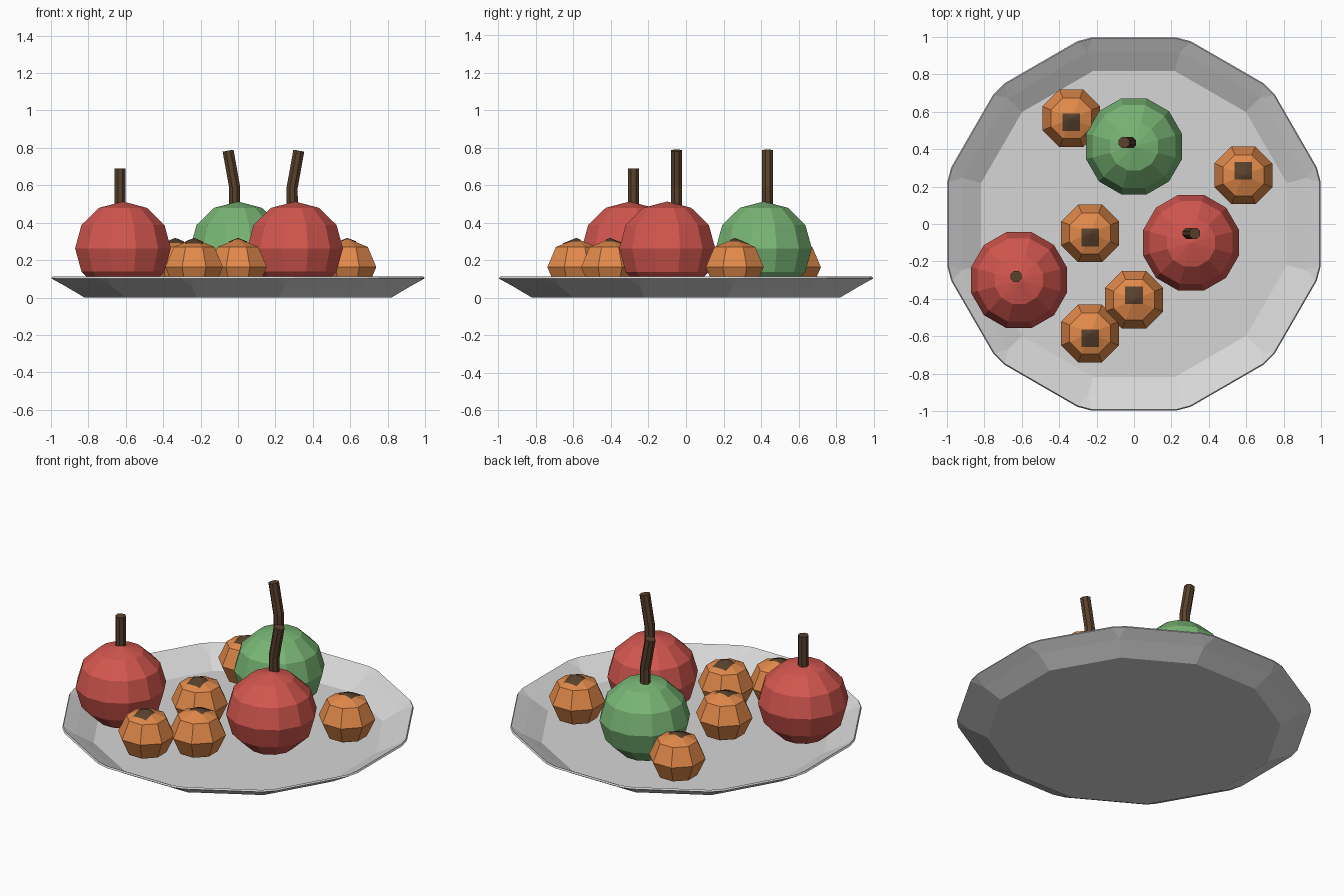
import bpy, bmesh, math
from mathutils import Vector

if "Cube" in bpy.data.objects:
    bpy.data.objects.remove(bpy.data.objects["Cube"])


def material(name, rgb):
    m = bpy.data.materials.new(name)
    lin = [(c / 255 / 12.92) if c < 11 else ((c / 255 + 0.055) / 1.055) ** 2.4 for c in rgb]
    m.diffuse_color = (*lin, 1)
    m.use_nodes = True
    m.node_tree.nodes["Principled BSDF"].inputs["Base Color"].default_value = m.diffuse_color
    return m


RED = material("apple_red", (210, 86, 78))
GREEN = material("apple_green", (120, 181, 116))
ORANGE = material("persimmon_orange", (226, 138, 74))
BROWN = material("stem_brown", (88, 65, 44))
GREY = material("plate_grey", (214, 214, 214))


def finish(name, bm, mat):
    bmesh.ops.recalc_face_normals(bm, faces=bm.faces)
    me = bpy.data.meshes.new(name)
    bm.to_mesh(me)
    bm.free()
    me.materials.append(mat)
    ob = bpy.data.objects.new(name, me)
    bpy.context.collection.objects.link(ob)
    return ob


def ball(name, x, y, z, r, rz, seg, rings, mat):
    """Low-poly sphere with a flat side facing each axis."""
    bm = bmesh.new()
    bmesh.ops.create_uvsphere(bm, u_segments=seg, v_segments=rings, radius=1)
    a = math.pi / seg
    for v in bm.verts:
        px, py, pz = v.co
        v.co = (x + r * (px * math.cos(a) - py * math.sin(a)),
                y + r * (px * math.sin(a) + py * math.cos(a)), z + rz * pz)
    return finish(name, bm, mat)


def stem(name, path, r=0.032, n=8):
    """Tube through path points; the last ring is tilted along the path."""
    bm = bmesh.new()
    rings = []
    for i, p in enumerate(path):
        d = Vector(path[min(i + 1, len(path) - 1)]) - Vector(path[max(i - 1, 0)])
        q = Vector((0, 0, 1)).rotation_difference(d)
        rings.append([bm.verts.new(Vector(p) + q @ Vector(
            (r * math.cos((k + .5) * math.tau / n), r * math.sin((k + .5) * math.tau / n), 0)))
            for k in range(n)])
    for a, b in zip(rings, rings[1:]):
        for k in range(n):
            bm.faces.new((a[k], a[(k + 1) % n], b[(k + 1) % n], b[k]))
    bm.faces.new(rings[0][::-1])
    bm.faces.new(rings[-1])
    return finish(name, bm, BROWN)


# Plate: twelve-sided dish whose wall corners split into a chamfer at the rim
def polar(r, deg, z):
    return (r * math.cos(math.radians(deg)), r * math.sin(math.radians(deg)), z)


bm = bmesh.new()
base, mid, rim = [], [], []
for k in range(12):
    ang = 15 + 30 * k
    base.append(bm.verts.new(polar(0.85, ang, 0)))
    mid.append(bm.verts.new(polar(0.958, ang, 0.062)))
    rim.append([bm.verts.new(polar(1.023, ang + s * 2.3, 0.102)) for s in (-1, 1)])
bm.faces.new(base)
for k in range(12):
    j = (k + 1) % 12
    bm.faces.new((base[k], base[j], mid[j], mid[k]))
    bm.faces.new((mid[k], mid[j], rim[j][0], rim[k][1]))
    bm.faces.new((mid[k], rim[k][1], rim[k][0]))
plate = finish("plate", bm, GREY)
for p in plate.data.polygons:          # the floor must face down or up consistently
    if len(p.vertices) == 12 and p.normal.z > 0:
        plate.data.flip_normals()
        break
solid = plate.modifiers.new("thickness", "SOLIDIFY")
solid.thickness = 0.012
solid.offset = -1                      # grow inward and upward

# Apples with stems
apples = [
    ("left_red_apple", -0.615, -0.30, RED, [(-0.63, -0.28, 0.45), (-0.63, -0.28, 0.69)]),
    ("right_red_apple", 0.305, -0.10, RED,
     [(0.29, -0.05, 0.45), (0.29, -0.05, 0.59), (0.325, -0.05, 0.785)]),
    ("green_apple", 0.0, 0.415, GREEN,
     [(-0.018, 0.435, 0.45), (-0.018, 0.435, 0.59), (-0.053, 0.435, 0.785)]),
]
for name, x, y, mat, path in apples:
    ball(name, x, y, 0.263, 0.265, 0.25, 12, 6, mat)
    stem(name + "_stem", path)

# Persimmons, each with a thin dark calyx draped on its top facets
Z, R, H = 0.163, 0.167, 0.152
SLOPE = H * (1 - math.sqrt(.5)) / (R * math.sqrt(.5) * math.cos(math.pi / 8))


def cap_height(dx, dy):
    far = max(dx * math.cos(k * math.pi / 4) + dy * math.sin(k * math.pi / 4) for k in range(8))
    return Z + H - SLOPE * far


persimmons = [(-0.335, 0.565, -0.022), (0.585, 0.26, 0.025), (-0.235, -0.05, -0.022),
              (0.0, -0.405, 0.025), (-0.235, -0.585, -0.025)]
for i, (x, y, off) in enumerate(persimmons, 1):
    ball(f"persimmon_{i}", x, y, Z, R, H, 8, 4, ORANGE)
    bm = bmesh.new()
    bmesh.ops.create_grid(bm, x_segments=8, y_segments=8, size=0.047)
    for v in bm.verts:
        dx, dy = v.co.x, v.co.y + off
        v.co = (x + dx, y + dy, cap_height(dx, dy) + 0.004)
    finish(f"persimmon_calyx_{i}", bm, BROWN)
